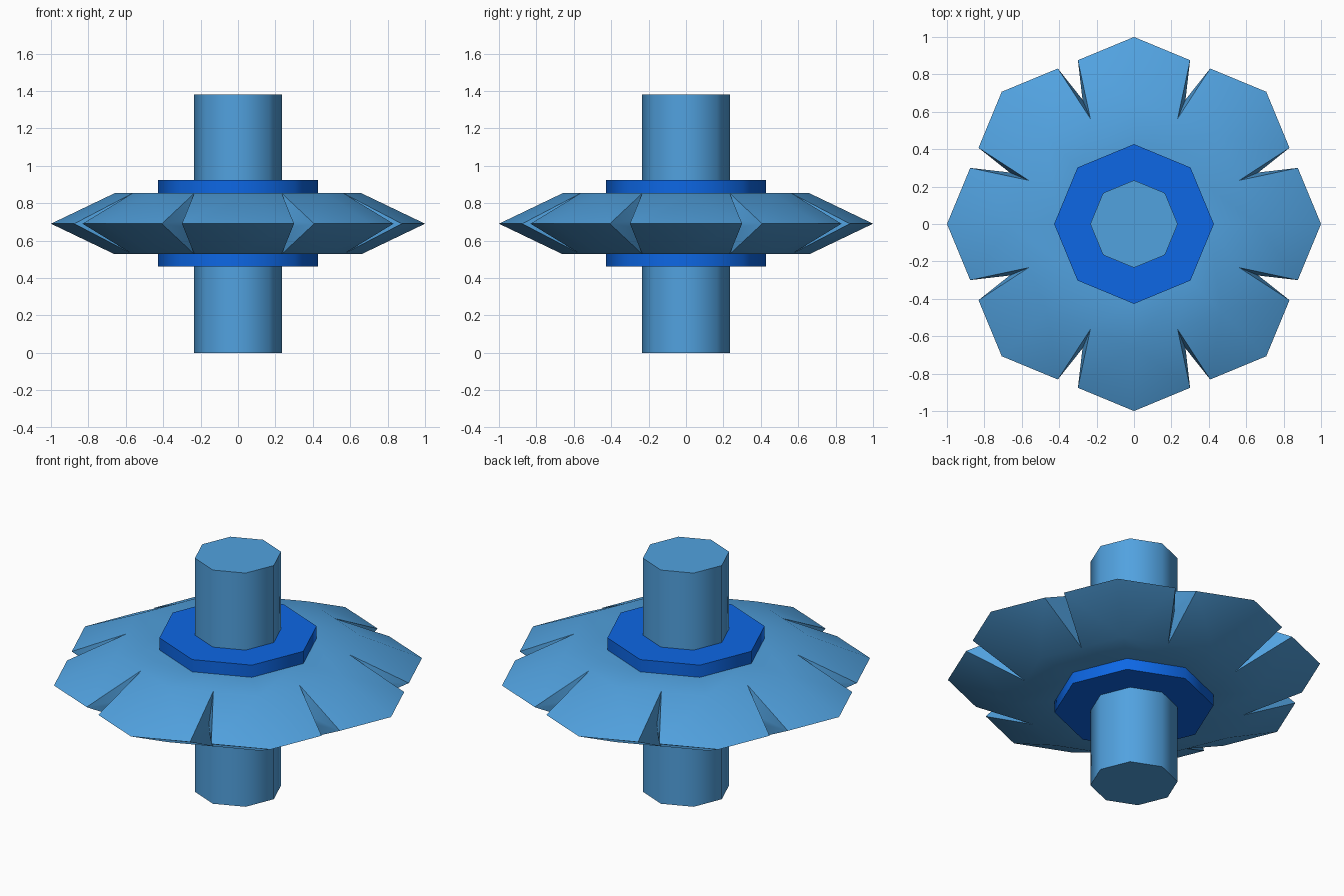
import bpy, bmesh, math
from mathutils import Vector

if "Cube" in bpy.data.objects:
    bpy.data.objects.remove(bpy.data.objects["Cube"])

N = 8
STEP = 2 * math.pi / N
MID = 0.69


def material(name, rgb):
    m = bpy.data.materials.new(name)
    m.diffuse_color = (*rgb, 1)
    m.use_nodes = True
    m.node_tree.nodes["Principled BSDF"].inputs["Base Color"].default_value = m.diffuse_color
    return m


light_blue = material("light blue", (0.083, 0.36, 0.74))
deep_blue = material("deep blue", (0.004, 0.135, 0.78))


def finish(bm, name, mat):
    bmesh.ops.recalc_face_normals(bm, faces=bm.faces)
    me = bpy.data.meshes.new(name)
    bm.to_mesh(me)
    bm.free()
    ob = bpy.data.objects.new(name, me)
    bpy.context.collection.objects.link(ob)
    me.materials.append(mat)
    bpy.ops.object.select_all(action='DESELECT')
    ob.select_set(True)
    bpy.context.view_layer.objects.active = ob
    bpy.ops.object.shade_smooth_by_angle(angle=math.radians(50))
    return ob


def polar(r, a, z):
    return Vector((r * math.cos(a), r * math.sin(a), z))


def prism(name, r, z0, z1, mat):
    bm = bmesh.new()
    rings = [[bm.verts.new(polar(r, i * STEP, z)) for i in range(N)] for z in (z0, z1)]
    for ring in rings:
        bm.faces.new(ring)
    for i in range(N):
        j = (i + 1) % N
        bm.faces.new((rings[0][i], rings[0][j], rings[1][j], rings[1][i]))
    return finish(bm, name, mat)


# Shaft and collar
prism("shaft", 0.234, 0.0, 1.38, light_blue)
prism("collar", 0.427, 0.46, 0.925, deep_blue)

# Notched disc: shared rim, mirrored top and bottom sheets
bm = bmesh.new()
tips = [bm.verts.new(polar(1, i * STEP, MID)) for i in range(N)]
edges = []
for i in range(N):
    a, b = tips[i].co, tips[(i + 1) % N].co
    edges.append([bm.verts.new(a.lerp(b, t)) for t in (0.424, 0.576)])
apexes = []
for s in (1, -1):
    z = MID + s * 0.163
    inner = [bm.verts.new(polar(0.4, i * STEP, z)) for i in range(N)]
    ring = [bm.verts.new(polar(0.66, i * STEP, z)) for i in range(N)]
    mids = [bm.verts.new((ring[i].co + ring[(i + 1) % N].co) / 2) for i in range(N)]
    apex = [bm.verts.new(polar(0.72, (i + 0.5) * STEP, MID + s * 0.02)) for i in range(N)]
    apexes.append(apex)
    bm.faces.new(inner)
    for i in range(N):
        j = (i + 1) % N
        e1, e2 = edges[i]
        for f in ((inner[i], ring[i], mids[i], ring[j], inner[j]),
                  (ring[i], tips[i], e1), (ring[i], e1, mids[i]),
                  (mids[i], e1, apex[i]), (mids[i], apex[i], e2),
                  (mids[i], e2, ring[j]), (ring[j], e2, tips[j])):
            bm.faces.new(f)
# Notch walls
for i in range(N):
    for e in edges[i]:
        bm.faces.new((e, apexes[0][i], apexes[1][i]))
finish(bm, "notched_disc", light_blue)
